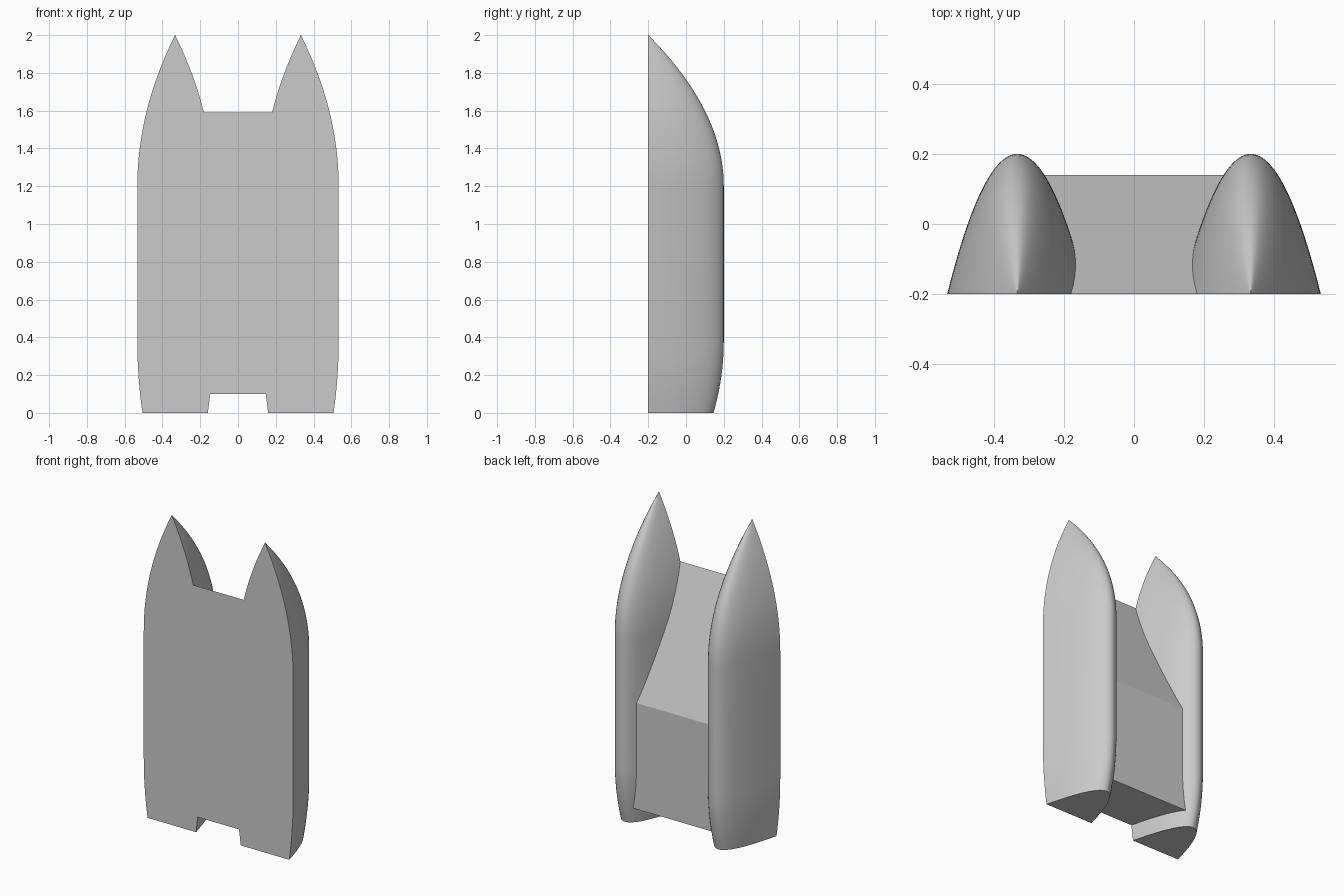
import bpy
import bmesh
import math

cube = bpy.data.objects.get("Cube")
if cube:
    bpy.data.objects.remove(cube, do_unlink=True)

HALF_WIDTH, DEPTH, DECK_Y = 0.2, 0.4, -0.2
STERN_END, BOW_START, TIP = 0.38, 1.2, 2.0
SIDES, STEPS = 48, 24

grey = bpy.data.materials.new("plain_grey")
grey.use_nodes = True
colour = (0.6, 0.6, 0.6, 1)
grey.diffuse_color = colour
grey.node_tree.nodes["Principled BSDF"].inputs["Base Color"].default_value = colour


def make_object(name, bm):
    bmesh.ops.recalc_face_normals(bm, faces=bm.faces)
    mesh = bpy.data.meshes.new(name)
    bm.to_mesh(mesh)
    bm.free()
    mesh.materials.append(grey)
    obj = bpy.data.objects.new(name, mesh)
    bpy.context.collection.objects.link(obj)
    return obj


def section_scale(z):
    """Hull fullness: slight taper at the stern, parabolic bow."""
    if z < STERN_END:
        return 1 - 0.135 * ((STERN_END - z) / STERN_END) ** 2
    if z > BOW_START:
        return max(1 - ((z - BOW_START) / (TIP - BOW_START)) ** 2, 0.004)
    return 1


def make_hull(name, centre_x):
    """Loft of parabolic cross-sections with a flat deck."""
    bm = bmesh.new()
    heights = [STERN_END * i / 10 for i in range(11)]
    heights += [BOW_START + (TIP - BOW_START) * i / STEPS for i in range(STEPS + 1)]
    rings = []
    for z in heights:
        s = section_scale(z)
        ring = []
        for i in range(SIDES + 1):
            t = 2 * i / SIDES - 1
            ring.append(bm.verts.new((centre_x + HALF_WIDTH * s * t,
                                      DECK_Y + DEPTH * s * (1 - t * t), z)))
        rings.append(ring)
    for low, high in zip(rings, rings[1:]):
        for i in range(SIDES + 1):
            j = (i + 1) % (SIDES + 1)
            bm.faces.new((low[i], low[j], high[j], high[i]))
    bm.faces.new(rings[0])
    bm.faces.new(rings[-1])
    return make_object(name, bm)


def make_bridge(name, half_x):
    """Centre body: side profile extruded across between the hulls."""
    profile = [(DECK_Y, 0.1), (0.14, 0.1), (0.14, 0.785), (DECK_Y, 1.59)]
    bm = bmesh.new()
    face = bm.faces.new([bm.verts.new((-half_x, y, z)) for y, z in profile])
    result = bmesh.ops.extrude_face_region(bm, geom=[face])
    verts = [v for v in result["geom"] if isinstance(v, bmesh.types.BMVert)]
    bmesh.ops.translate(bm, verts=verts, vec=(2 * half_x, 0, 0))
    return make_object(name, bm)


# Twin hulls fused with the centre body
twin_hull = make_bridge("twin_hull_body", 0.32)
hulls = [make_hull("right_hull", -0.333), make_hull("left_hull", 0.333)]
bpy.context.view_layer.objects.active = twin_hull
for hull in hulls:
    mod = twin_hull.modifiers.new("join_" + hull.name, "BOOLEAN")
    mod.operation = "UNION"
    mod.solver = "EXACT"
    mod.object = hull
    bpy.ops.object.modifier_apply(modifier=mod.name)
for hull in hulls:
    bpy.data.objects.remove(hull, do_unlink=True)

# Merge the flat deck into one face
bm = bmesh.new()
bm.from_mesh(twin_hull.data)
deck = {e for f in bm.faces if f.normal.y < -0.999 for e in f.edges}
bmesh.ops.dissolve_limit(bm, angle_limit=math.radians(0.1), verts=[],
                         edges=list(deck))
bm.to_mesh(twin_hull.data)
bm.free()

# Smooth hull sides, crisp deck, transoms and knee
bpy.ops.object.select_all(action="DESELECT")
twin_hull.select_set(True)
bpy.ops.object.shade_smooth_by_angle(angle=math.radians(20))
